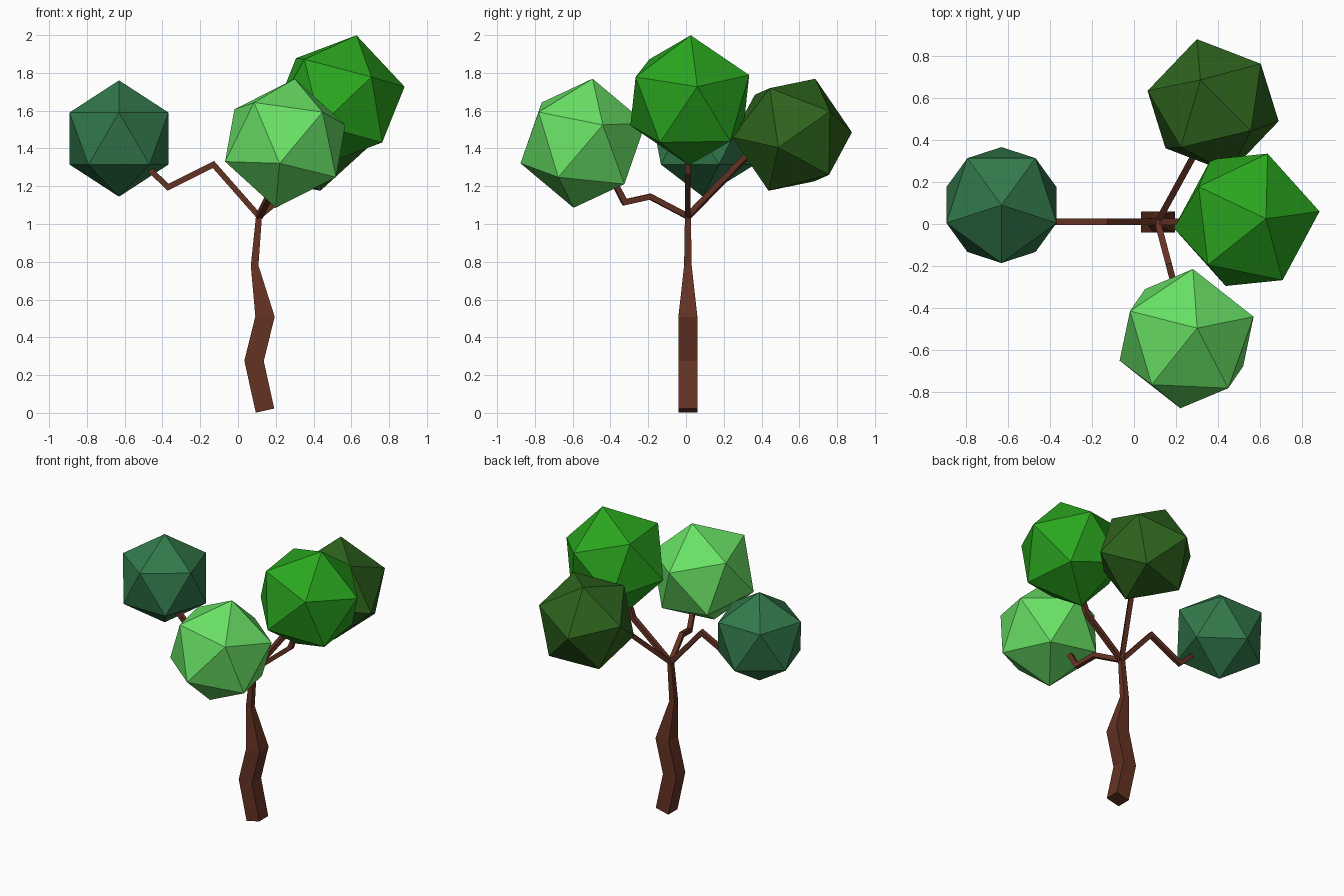
import bpy
from mathutils import Vector, Matrix

if "Cube" in bpy.data.objects:
    bpy.data.objects.remove(bpy.data.objects["Cube"])


def material(name, rgb):
    m = bpy.data.materials.new(name)
    m.diffuse_color = (*rgb, 1)
    m.use_nodes = True
    m.node_tree.nodes["Principled BSDF"].inputs["Base Color"].default_value = m.diffuse_color
    return m


def square_limb(name, pts, widths, side, mat):
    """Square bar swept along a bent path, mitred at each bend; side = flat direction."""
    pts = [Vector(p) for p in pts]
    side = Vector(side).normalized()
    n = len(pts)
    verts, faces = [], []
    for i, (p, w) in enumerate(zip(pts, widths)):
        d0 = (pts[i] - pts[max(i - 1, 0)]).normalized()
        d1 = (pts[min(i + 1, n - 1)] - pts[i]).normalized()
        t = (d0 + d1).normalized()
        up = side.cross(t).normalized()
        stretch = 1 / t.dot(d1 if i < n - 1 else d0)
        for a, b in ((-1, -1), (1, -1), (1, 1), (-1, 1)):
            verts.append(p + side * (a * w / 2) + up * (b * w / 2 * stretch))
        if i:
            for k in range(4):
                j, q = 4 * (i - 1), (k + 1) % 4
                faces.append((j + k, j + q, j + 4 + q, j + 4 + k))
    faces += [(3, 2, 1, 0), tuple(range(4 * n - 4, 4 * n))]
    me = bpy.data.meshes.new(name)
    me.from_pydata(verts, [], faces)
    me.materials.append(mat)
    bpy.context.collection.objects.link(bpy.data.objects.new(name, me))


def foliage(name, centre, radius, tip, neighbour, mat):
    """Icosahedron turned so one corner points to tip and the next towards neighbour."""
    bpy.ops.mesh.primitive_ico_sphere_add(subdivisions=1, radius=radius)
    ob = bpy.context.object
    ob.name = name
    z = Vector(tip).normalized()
    x = Vector(neighbour)
    x = (x - z * x.dot(z)).normalized()
    rot = Matrix((x, z.cross(x), z)).transposed().to_4x4()
    ob.matrix_world = Matrix.Translation(centre) @ rot
    ob.data.materials.append(mat)


bark = material("bark", (0.13, 0.032, 0.017))
Y = 0.01
fork = (0.112, Y, 1.04)

# Trunk
square_limb("trunk",
            [(0.143, Y, 0.012), (0.085, Y, 0.275), (0.143, Y, 0.51),
             (0.088, Y, 0.78), (0.11, Y, 1.03), (0.116, Y, 1.07)],
            [0.1, 0.1, 0.1, 0.04, 0.032, 0.03], (0, 1, 0), bark)

# Branches: path after the fork, and the flat side direction
branches = {
    "left_branch": ([(-0.13, Y, 1.315), (-0.37, Y, 1.195), (-0.475, Y, 1.295)], (0, 1, 0)),
    "front_branch": ([(0.165, -0.19, 1.145), (0.2, -0.325, 1.115), (0.217, -0.395, 1.25)],
                     (0.965, 0.26, 0)),
    "back_branch": ([(0.32, 0.39, 1.43)], (0.87, -0.48, 0)),
    "right_branch": ([(0.4, Y, 1.275), (0.44, Y, 1.38)], (0, 1, 0)),
}
for name, (path, side) in branches.items():
    square_limb(name, [fork] + path, [0.03] * (len(path) + 1), side, bark)

# Foliage clumps
foliage("left_foliage", (-0.63, 0.09, 1.4525), 0.308, (0, 0, 1), (0, -1, 0.5),
        material("teal_leaf", (0.032, 0.19, 0.07)))
foliage("front_foliage", (0.25, -0.545, 1.4275), 0.349, (0.05, 0.05, 0.34), (0.03, 0.335, 0.105),
        material("light_leaf", (0.14, 0.75, 0.13)))
foliage("back_foliage", (0.376, 0.561, 1.4725), 0.327, (-0.06, 0.123, 0.2945), (-0.078, 0.32, 0.017),
        material("olive_leaf", (0.027, 0.125, 0.012)))
foliage("right_foliage", (0.5355, 0.02, 1.655), 0.356, (0.0915, 0.005, 0.343), (0.3475, 0.04, 0.067),
        material("green_leaf", (0.023, 0.38, 0.013)))
